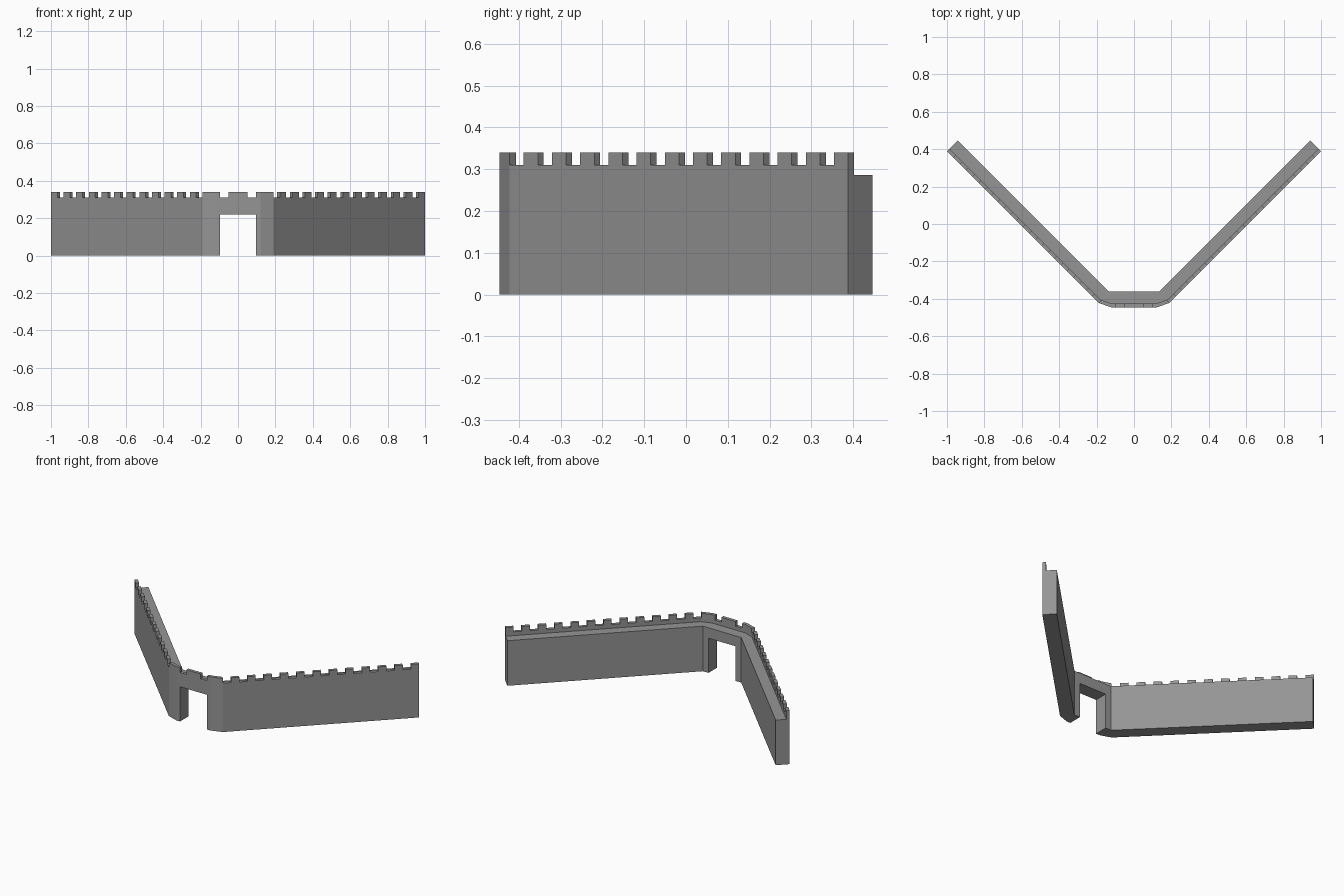
import bpy, bmesh
from mathutils import Vector

if "Cube" in bpy.data.objects:
    bpy.data.objects.remove(bpy.data.objects["Cube"])

GATE_H, WALK_H, CRENEL_H, TOP = 0.22, 0.286, 0.31, 0.34
PARAPET = 0.02


def prisms(name, items):
    """One mesh object from (outline, z0, z1) prisms."""
    bm = bmesh.new()
    for pts, z0, z1 in items:
        face = bm.faces.new([bm.verts.new((p[0], p[1], z0)) for p in pts])
        ext = bmesh.ops.extrude_face_region(bm, geom=[face])
        verts = [g for g in ext["geom"] if isinstance(g, bmesh.types.BMVert)]
        bmesh.ops.translate(bm, verts=verts, vec=(0, 0, z1 - z0))
    bmesh.ops.recalc_face_normals(bm, faces=bm.faces[:])
    mesh = bpy.data.meshes.new(name)
    bm.to_mesh(mesh)
    bm.free()
    ob = bpy.data.objects.new(name, mesh)
    bpy.context.collection.objects.link(ob)
    return ob


def mirrored(pts):
    """Complete a right-half path across x = 0."""
    return [(-x, y) for x, y in reversed(pts)] + list(pts)


def inset(path, d):
    """Offset an open path to its left with mitred corners."""
    v = [Vector(p) for p in path]
    dirs = [(b - a).normalized() for a, b in zip(v, v[1:])]
    norms = [Vector((-t.y, t.x)) for t in dirs]
    out = []
    for i, p in enumerate(v):
        n0, n1 = norms[max(i - 1, 0)], norms[min(i, len(norms) - 1)]
        out.append(p + (n0 + n1) * d / (1 + n0.dot(n1)))
    return out


# Wall outline: bent front with two long wings at 45 degrees
outer = mirrored([(0.12, -0.446), (0.19, -0.422), (1.0, 0.388)])
inner = mirrored([(0.135, -0.361), (0.942, 0.446)])
wall = prisms("castle_wall", [(outer + inner[::-1], 0, TOP)])

# Walkway lowered behind the parapet
step = inset(outer, PARAPET)
diag = Vector((0.1, 0.1))
start = step[0] + Vector((-0.1, 0.1))
end = step[-1] + diag
walk = prisms("walkway_cutter",
              [([start] + step + [end, (1.1, 0.8), (-1.1, 0.8)], WALK_H, 0.5)])

# Crenel gaps along both wings and the front, plus the gate
a, b = Vector(outer[-2]), Vector(outer[-1])
along = (b - a) / 24
across = Vector((-1, 1)).normalized()
gaps = [([(-0.095, -0.6), (0.095, -0.6), (0.095, -0.2), (-0.095, -0.2)], -0.1, GATE_H)]
for s in (1, -1):
    for i in range(12):
        p, q = a + along * 2 * i, a + along * (2 * i + 1)
        quad = [p - across * 0.02, q - across * 0.02, q + across * 0.04, p + across * 0.04]
        gaps.append(([(s * c.x, c.y) for c in quad], CRENEL_H, 0.5))
    gaps.append(([(s * 0.05, -0.5), (s * 0.095, -0.5), (s * 0.095, -0.39), (s * 0.05, -0.39)],
                 CRENEL_H, 0.5))
notches = prisms("notch_cutter", gaps)

# Carve the wall and drop the cutters
for cutter in (walk, notches):
    cutter.hide_render = True
    mod = wall.modifiers.new(cutter.name, "BOOLEAN")
    mod.operation = "DIFFERENCE"
    mod.solver = "EXACT"
    mod.object = cutter
bpy.context.view_layer.update()
carved = bpy.data.meshes.new_from_object(
    wall.evaluated_get(bpy.context.evaluated_depsgraph_get()))
wall.modifiers.clear()
wall.data = carved
for cutter in (walk, notches):
    bpy.data.objects.remove(cutter)

# Dark grey stone
stone = bpy.data.materials.new("dark_stone")
stone.diffuse_color = (0.3, 0.3, 0.3, 1)
stone.use_nodes = True
stone.node_tree.nodes["Principled BSDF"].inputs["Base Color"].default_value = stone.diffuse_color
wall.data.materials.clear()
wall.data.materials.append(stone)
